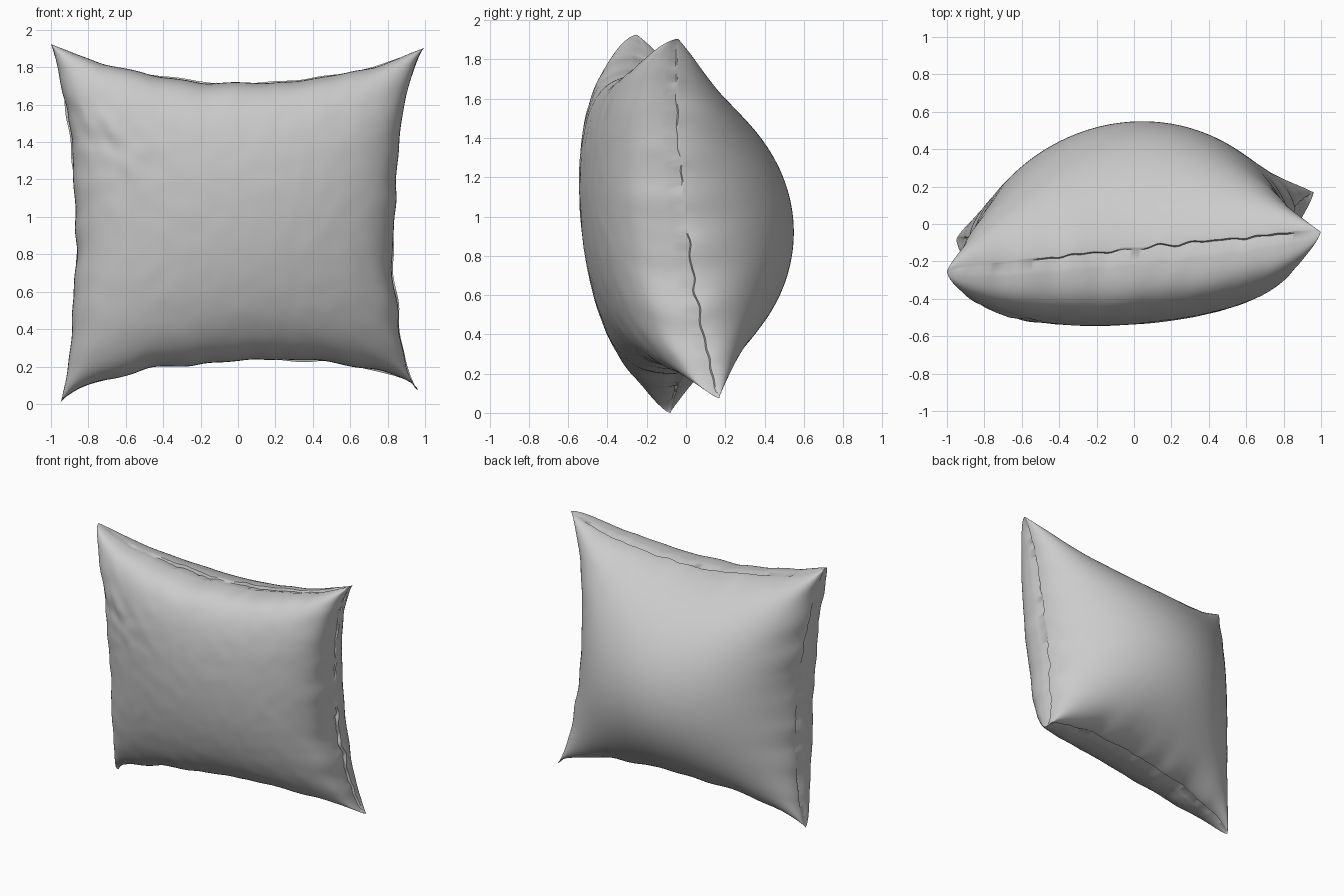
import bpy, bmesh, math
from mathutils import Vector, noise

if "Cube" in bpy.data.objects:
    bpy.data.objects.remove(bpy.data.objects["Cube"])

N = 130  # grid cells per side of each panel

# seam corners: bottom/top, left/right
BL, BR = Vector((-0.95, -0.08, 0.0)), Vector((0.96, 0.17, 0.075))
TL, TR = Vector((-1.0, -0.25, 1.925)), Vector((0.998, -0.04, 1.905))

# how far the middle of each seam is pulled in, and how boxy that curve is
PULL = {
    "bottom": (Vector((0, 0.0, 0.195)), 0.6), "top": (Vector((0, 0.01, -0.20)), 0.9),
    "left": (Vector((0.11, 0.05, 0)), 0.85), "right": (Vector((-0.15, -0.07, 0)), 0.7),
}


def pull(name, t):
    vec, k = PULL[name]
    return vec * max(0.0, 1 - t * t) ** k


def seam_sheet(u, v):
    """Curved four-sided sheet spanning the seam, u and v in -1..1."""
    a, b = (u + 1) / 2, (v + 1) / 2
    p = BL.lerp(BR, a).lerp(TL.lerp(TR, a), b)
    p += pull("bottom", u).lerp(pull("top", u), b)
    p += pull("left", v).lerp(pull("right", v), a)
    return p


def puff(u, v, side):
    """Boxier bulge in front, more pointed dome behind."""
    s = max(0.0, 1 - u * u) * max(0.0, 1 - v * v)
    corner = (u * v) ** 2
    if side < 0:
        return 0.475 * s ** 0.27 * (1 - 0.25 * corner ** 2) * (1 - 0.05 * v)
    return 0.60 * s ** (0.63 - 0.17 * corner) * (1 + 0.06 * v)


def wrinkle(u, v, side):
    """Soft gathers running in from the seams, plus light creasing in front."""
    n = noise.noise
    g = math.exp(-(1 - abs(u)) / 0.1) * (1 - v ** 8) * n(Vector((u * 2, v * 5, 3 + side * 0.3)))
    g += math.exp(-(1 - abs(v)) / 0.1) * (1 - u ** 8) * n(Vector((u * 5, v * 2, 9 + side * 0.3)))
    d = 0.018 * g
    if side < 0:
        patch = math.exp(-((u + 0.8) ** 2 + (v - 0.5) ** 2) / 0.08)
        d += (0.002 + 0.012 * patch) * n(Vector((u * 9, v * 7, 1)))
    return d


# cushion: front and back panels sharing the seam vertices
bm = bmesh.new()
ts = [-math.cos(math.pi * i / N) for i in range(N + 1)]
verts, info = {}, []
for side in (-1, 1):
    for i, u in enumerate(ts):
        for j, v in enumerate(ts):
            ring = min(i, j, N - i, N - j)
            if ring == 0 and side == 1:
                verts[side, i, j] = verts[-1, i, j]
                continue
            p = seam_sheet(u, v)
            p.y += side * puff(u, v, side)
            # wandering seam line
            fade = math.exp(-(1 - max(abs(u), abs(v))) / 0.01)
            p.y += 0.02 * fade * (1 - min(abs(u), abs(v)) ** 6) * noise.noise(Vector((u * 11, v * 11, 7)))
            vert = bm.verts.new(p)
            verts[side, i, j] = vert
            info.append((vert, u, v, side, ring))
    for i in range(N):
        for j in range(N):
            quad = [verts[side, i, j], verts[side, i + 1, j],
                    verts[side, i + 1, j + 1], verts[side, i, j + 1]]
            bm.faces.new(quad if side < 0 else quad[::-1])
bm.normal_update()

# gathers, and a puckered groove along the seam
moves = []
for vert, u, v, side, ring in info:
    d = wrinkle(u, v, side)
    if ring == 0:
        t = min(abs(u), abs(v))
        d -= (1 - t ** 6) * (0.015 + 0.01 * noise.noise(Vector((u * 20, v * 20, 5))))
    moves.append((vert, vert.normal * d))
for vert, m in moves:
    vert.co += m

mesh = bpy.data.meshes.new("cushion")
bm.to_mesh(mesh)
bm.free()
cushion = bpy.data.objects.new("cushion", mesh)
bpy.context.collection.objects.link(cushion)
bpy.context.view_layer.objects.active = cushion
cushion.select_set(True)
bpy.ops.object.shade_smooth_by_angle(angle=math.radians(60))
